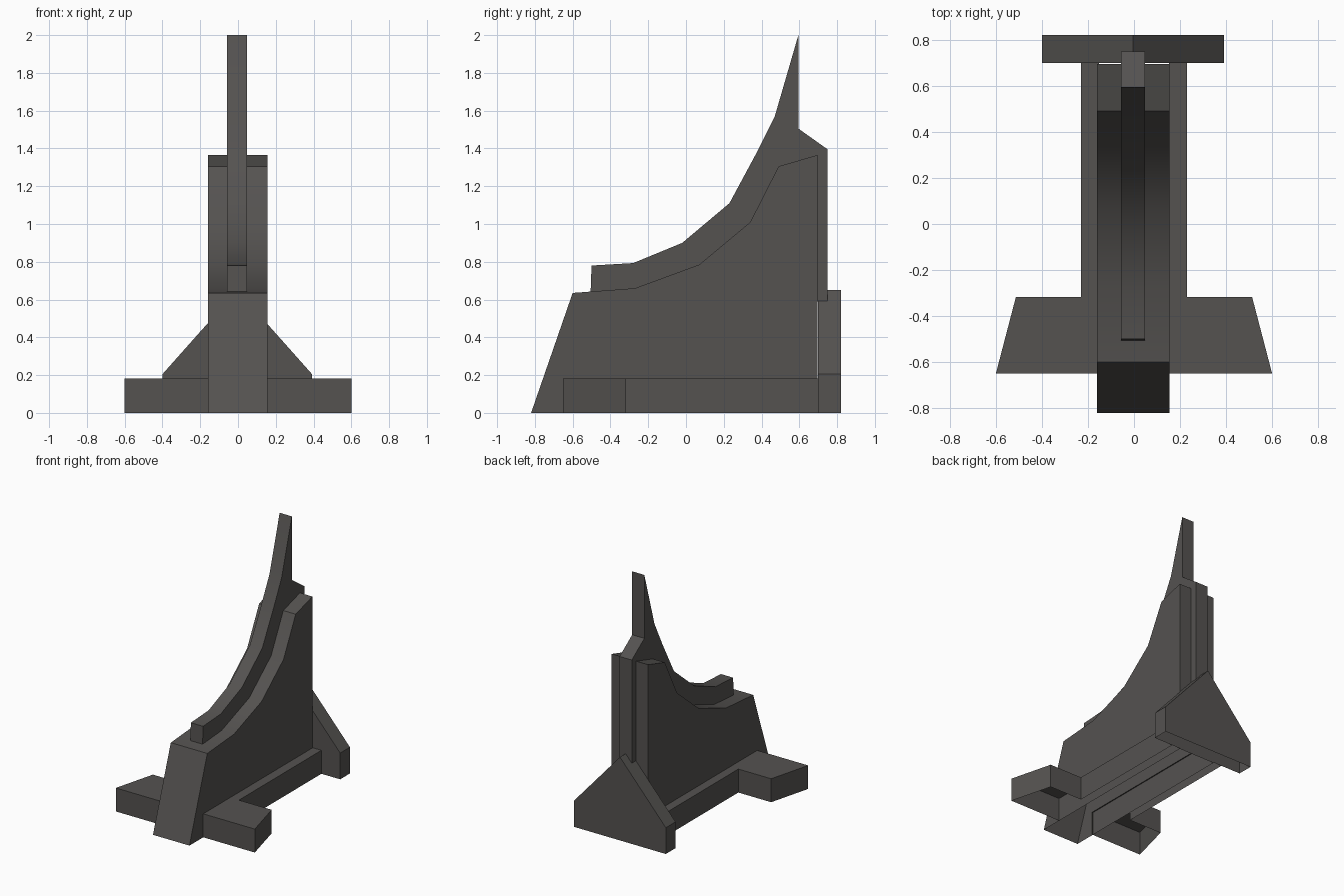
import bpy, bmesh, math
from mathutils import Vector

if "Cube" in bpy.data.objects:
    bpy.data.objects.remove(bpy.data.objects["Cube"])

gray = bpy.data.materials.new("dark_warm_gray")
gray.diffuse_color = (0.09, 0.085, 0.081, 1)
gray.use_nodes = True
gray.node_tree.nodes["Principled BSDF"].inputs["Base Color"].default_value = gray.diffuse_color


def prism(name, profile, axis, lo, hi, open_edges=()):
    """Extrude a 2D profile along an axis; drop the side walls or caps listed in open_edges."""
    def place(a, b, d):
        return Vector({"x": (d, a, b), "y": (a, d, b), "z": (a, b, d)}[axis])
    bm = bmesh.new()
    near = [bm.verts.new(place(a, b, lo)) for a, b in profile]
    far = [bm.verts.new(place(a, b, hi)) for a, b in profile]
    n = len(profile)
    walls = {"near": bm.faces.new(near), "far": bm.faces.new(far[::-1])}
    for i in range(n):
        j = (i + 1) % n
        walls[i] = bm.faces.new((near[j], near[i], far[i], far[j]))
    bmesh.ops.recalc_face_normals(bm, faces=bm.faces)
    bmesh.ops.delete(bm, geom=[walls[e] for e in open_edges], context="FACES_ONLY")
    mesh = bpy.data.meshes.new(name)
    bm.to_mesh(mesh)
    bm.free()
    mesh.materials.append(gray)
    obj = bpy.data.objects.new(name, mesh)
    bpy.context.collection.objects.link(obj)
    bpy.ops.object.select_all(action="DESELECT")
    obj.select_set(True)
    bpy.context.view_layer.objects.active = obj
    bpy.ops.object.shade_smooth_by_angle(angle=math.radians(30))
    return obj


# Main body: sweeping wedge, hollow and open underneath
ramp = [(-0.60, 0.635), (-0.27, 0.66), (0.07, 0.785), (0.34, 1.01), (0.49, 1.305), (0.695, 1.365)]
body = [(-0.82, 0)] + ramp + [(0.695, 0)]
prism("body", body, "x", -0.16, 0.155, [len(body) - 1])

# Spine: thin curved fin resting on the body ramp, rising to a point
crest = [(-0.505, 0.642), (-0.50, 0.78), (-0.28, 0.793), (-0.02, 0.90), (0.23, 1.11),
         (0.37, 1.37), (0.47, 1.57), (0.595, 2.0), (0.595, 1.505), (0.75, 1.395), (0.75, 0.59)]
seat = [(0.695, 0.59)] + ramp[:0:-1]
spine = crest + seat
prism("spine", spine, "x", -0.057, 0.048, range(len(crest), len(spine)))

# Side rail with flared front foot, open underneath, mirrored to the other side
plan = [(0.152, -0.65), (0.60, -0.65), (0.513, -0.317), (0.23, -0.317), (0.23, 0.70), (0.152, 0.70)]
rail = prism("rail_and_foot", plan, "z", 0, 0.183, ["near", 5])
rail.modifiers.new("mirror", "MIRROR")

# Back plate: gabled stand, open underneath
gable = [(-0.40, 0), (-0.40, 0.205), (-0.004, 0.65), (0.392, 0.205), (0.392, 0)]
prism("back_plate", gable, "y", 0.70, 0.82, [4])
